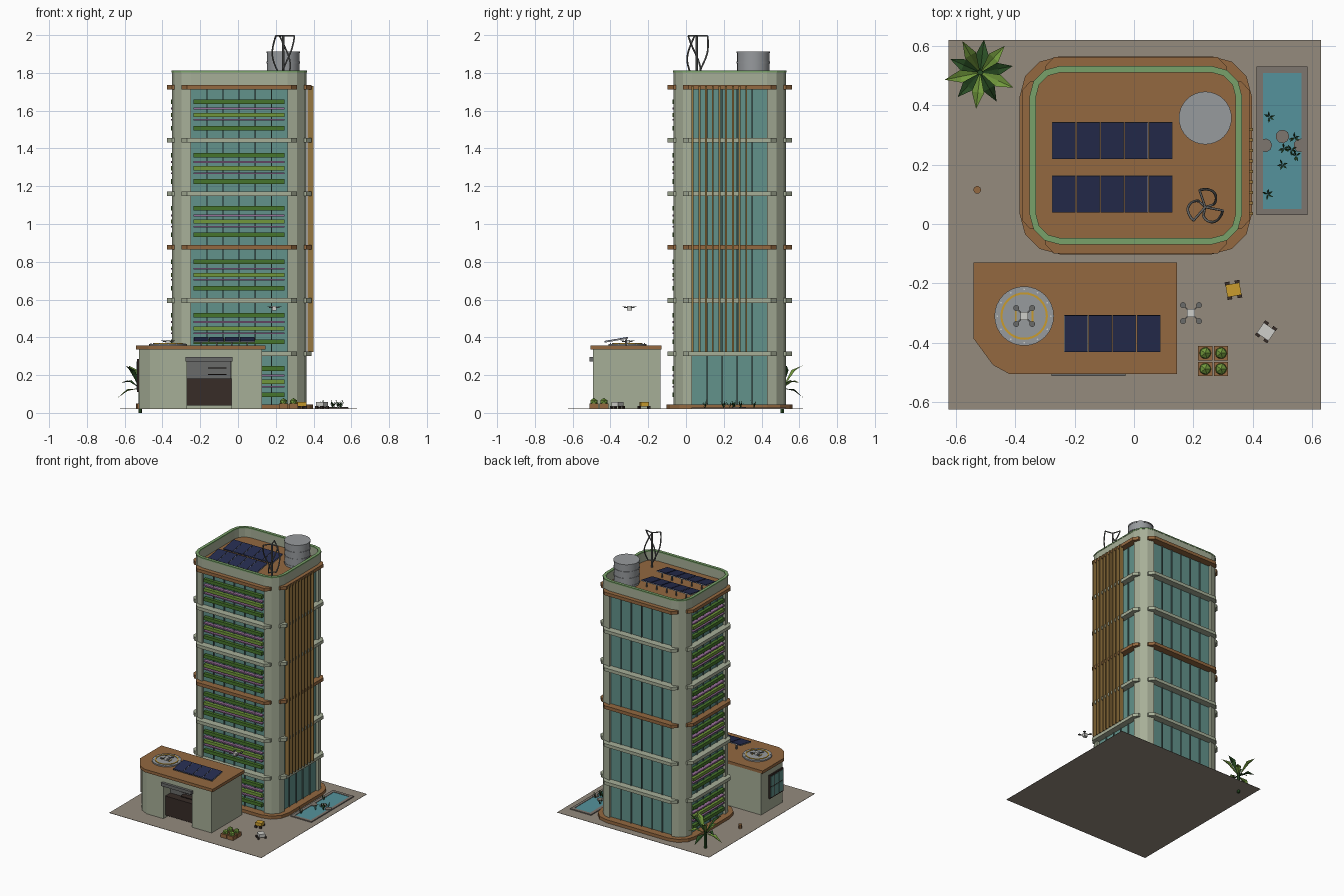
import bpy, bmesh, random
from math import sin, cos, pi, radians
from mathutils import Vector, Matrix

if "Cube" in bpy.data.objects:
    bpy.data.objects.remove(bpy.data.objects["Cube"])

random.seed(4)
PAL = dict(wall=(165, 173, 150), wood=(146, 104, 66), fin=(150, 118, 66), glass=(98, 145, 138), ground=(147, 138, 125),
           hedge=(72, 116, 48), leaf=(112, 150, 62), flower=(150, 110, 150), panel=(42, 48, 80), steel=(150, 153, 156),
           dark=(58, 48, 44), grey=(105, 106, 105), water=(85, 145, 155), stone=(125, 117, 110), deep=(45, 78, 40),
           rim=(120, 160, 105), yellow=(200, 155, 50), white=(205, 205, 200), frame=(85, 112, 108))
MATS = {}
for k, c in PAL.items():
    MATS[k] = bpy.data.materials.new(k)
    MATS[k].diffuse_color = tuple((v / 255) ** 2.2 for v in c) + (1,)


def finish(name, bm, mat):
    bmesh.ops.recalc_face_normals(bm, faces=bm.faces)
    me = bpy.data.meshes.new(name)
    bm.to_mesh(me)
    bm.free()
    me.materials.append(MATS[mat])
    ob = bpy.data.objects.new(name, me)
    bpy.context.collection.objects.link(ob)
    return ob


def prism(name, pts, z0, z1, mat, hole=None):
    bm = bmesh.new()
    loops = []
    for p in ([pts, hole] if hole else [pts]):
        loops.append([[bm.verts.new((x, y, z)) for x, y in p] for z in (z0, z1)])
    n = len(pts)
    for lo, hi in loops:
        for i in range(n):
            j = (i + 1) % n
            bm.faces.new((lo[i], lo[j], hi[j], hi[i]))
    for lev in (0, 1):
        if hole:
            for i in range(n):
                j = (i + 1) % n
                a, b = loops[0][lev], loops[1][lev]
                bm.faces.new((a[i], a[j], b[j], b[i]))
        else:
            bm.faces.new(loops[0][lev])
    return finish(name, bm, mat)


def box(name, x0, x1, y0, y1, z0, z1, mat):
    return prism(name, [(x0, y0), (x1, y0), (x1, y1), (x0, y1)], z0, z1, mat)


def circle(cx, cy, r, n):
    return [(cx + r * cos(2 * pi * i / n), cy + r * sin(2 * pi * i / n)) for i in range(n)]


def cyl(name, cx, cy, r, z0, z1, mat, n=24):
    ob = prism(name, circle(cx, cy, r, n), z0, z1, mat)
    for f in ob.data.polygons:
        f.use_smooth = n > 12 and abs(f.normal.z) < 0.5
    return ob


def arc(cx, cy, r, q, n=3):
    return [(cx + r * cos(pi / 2 * (q + i / n)), cy + r * sin(pi / 2 * (q + i / n))) for i in range(n + 1)]


def place(obs, x, y, ang=0, z=0):
    for o in obs:
        o.matrix_world = Matrix.Translation((x, y, z)) @ Matrix.Rotation(radians(ang), 4, 'Z')


X0, X1, Y0, Y1, R = -0.35, 0.362, -0.067, 0.53, 0.1
CORNERS = [(X1 - R, Y1 - R), (X0 + R, Y1 - R), (X0 + R, Y0 + R), (X1 - R, Y0 + R)]


def outline(grow):
    return [p for q, (cx, cy) in enumerate(CORNERS) for p in arc(cx, cy, R + grow, q)]


# Ground and tower core
G = 0.022
box("ground", -0.625, 0.63, -0.625, 0.62, G - 0.002, G, "ground")
prism("tower_base", outline(0.035), G - 0.001, 0.045, "wood")
prism("tower_glass", outline(-0.02), 0.045, 1.72, "glass")
for q, (cx, cy) in enumerate(CORNERS):
    prism("corner_column", arc(cx, cy, R, q) + [(cx, cy)], 0.045, 1.73, "wall")
prism("roof_floor", outline(-0.005), 1.715, 1.738, "wood")
prism("parapet", outline(0), 1.725, 1.803, "wall", outline(-0.018))
prism("parapet_rim", outline(0.002), 1.803, 1.812, "rim", outline(-0.02))

# Tapered ledges on every side of every floor
for k in range(1, 7):
    z = 0.03 + 0.2825 * k
    m = "wood" if k in (3, 6) else "wall"
    g, t = 0.032, 0.05
    for s, yo, yi in ((-1, Y0, Y0 + 0.03), (1, Y1, Y1 - 0.03)):
        prism("ledge", [(X0 + t, yi), (X0 + t, yo), (X0 + t + 0.03, yo + s * g), (X1 - t - 0.03, yo + s * g),
                        (X1 - t, yo), (X1 - t, yi)], z - 0.012, z + 0.012, m)
    for s, xo, xi in ((-1, X0, X0 + 0.03), (1, X1, X1 - 0.03)):
        prism("side_ledge", [(xi, Y0 + t), (xo, Y0 + t), (xo + s * 0.027, Y0 + t + 0.03), (xo + s * 0.027, Y1 - t - 0.03),
                             (xo, Y1 - t), (xi, Y1 - t)], z - 0.012, z + 0.012, m)

# Mullions
for i in range(1, 6):
    x = -0.25 + i * 0.512 / 6
    box("mullion", x - 0.003, x + 0.003, Y0 + 0.012, Y0 + 0.03, 0.045, 1.72, "frame")
    box("mullion", x - 0.003, x + 0.003, Y1 - 0.03, Y1 - 0.012, 0.045, 1.72, "frame")
for i in range(1, 5):
    y = 0.033 + i * 0.397 / 5
    box("mullion", X0 + 0.012, X0 + 0.03, y - 0.003, y + 0.003, 0.045, 1.72, "frame")
    box("mullion", X1 - 0.03, X1 - 0.012, y - 0.003, y + 0.003, 0.045, 1.72, "frame")

# Hanging garden strips on the front and left
for k in range(6):
    z = 0.03 + 0.2825 * k
    for dz, h, m in ((0.065, 0.012, "hedge"), (0.135, 0.011, "leaf"), (0.205, 0.012, "hedge"),
                     (0.168, 0.005, "flower"), (0.109, 0.004, "flower")):
        box("garden_strip", -0.235, 0.245, Y0 - 0.004, Y0 + 0.03, z + dz - h, z + dz + h, m)
        box("garden_strip", X0 - 0.004, X0 + 0.03, 0.05, 0.415, z + dz - h, z + dz + h, m)

# Timber fins on the right
for i in range(9):
    y = 0.035 + i * 0.0355
    box("fin", 0.368, 0.401, y - 0.005, y + 0.005, 0.322, 1.73, "fin")


# Tilted solar panels
def solar(x0, n, w, y0, y1, z, tilt):
    for i in range(n):
        a, L = x0 + i * w, (y1 - y0)
        for nm, e, zz, m in (("solar_frame", 0.001, 0, "steel"), ("solar_cell", 0.003, 0.003, "panel")):
            ob = box(nm, a + e, a + w - e, 0, L, zz, zz + 0.006, m)
            ob.matrix_world = Matrix.Translation((0, y0, z)) @ Matrix.Rotation(tilt, 4, 'X')
        box("solar_leg", a + w / 2 - 0.004, a + w / 2 + 0.004, y1 - 0.015, y1 - 0.008, z - 0.02, z + L * sin(tilt) * 0.85, "grey")


solar(-0.277, 5, 0.0815, 0.04, 0.165, 1.755, 0.17)
solar(-0.277, 5, 0.0815, 0.22, 0.345, 1.755, 0.17)
solar(-0.236, 4, 0.0815, -0.43, -0.305, 0.372, 0.17)

# Water tank
cyl("water_tank", 0.24, 0.357, 0.086, 1.735, 1.912, "steel", 32)
for z in (1.75, 1.805, 1.855, 1.908):
    cyl("tank_band", 0.24, 0.357, 0.089, z - 0.004, z + 0.005, "steel", 32)


# Helical wind turbine
def tube(name, pts, r, mat):
    cu = bpy.data.curves.new(name, 'CURVE')
    cu.dimensions = '3D'
    cu.bevel_depth, cu.bevel_resolution, cu.use_fill_caps = r, 1, True
    s = cu.splines.new('POLY')
    s.points.add(len(pts) - 1)
    for p, c in zip(s.points, pts):
        p.co = (*c, 1)
    cu.materials.append(MATS[mat])
    ob = bpy.data.objects.new(name, cu)
    bpy.context.collection.objects.link(ob)


TX, TY = 0.24, 0.057
cyl("turbine_mast", TX, TY, 0.006, 1.735, 1.995, "grey", 8)
for b in range(3):
    pts = []
    for i in range(13):
        t = i / 12
        a, r = b * 2 * pi / 3 + 0.3 + t * 1.6, 0.03 + 0.03 * sin(pi * min(0.5, t * 0.8))
        pts.append((TX + r * cos(a), TY + r * sin(a), 1.79 + 0.206 * t))
    tube("turbine_blade", pts, 0.0045, "grey")
    for p in (pts[0], pts[-1]):
        tube("turbine_arm", [(TX, TY, p[2]), p], 0.004, "grey")

# Annex with a door recess
bend = [(-0.525, -0.39), (-0.465, -0.465), (-0.41, -0.493)]
rest = [(0.128, -0.493), (0.128, -0.135), (-0.525, -0.135)]
notch = [(-0.27, -0.493), (-0.27, -0.40), (-0.035, -0.40), (-0.035, -0.493)]
prism("annex_wall", bend + notch + rest, G, 0.275, "wall")
prism("annex_lintel", bend + rest, 0.275, 0.336, "wall")
prism("annex_roof", [(-0.541, -0.385), (-0.475, -0.475), (-0.42, -0.505), (0.145, -0.505), (0.145, -0.13), (-0.541, -0.13)],
      0.335, 0.357, "wood")
box("door_counter", -0.27, -0.035, -0.47, -0.40, 0.04, 0.183, "dark")
box("door_back", -0.269, -0.036, -0.41, -0.40, 0.183, 0.275, "grey")
for z in (0.2, 0.235):
    box("door_shelf", -0.16, -0.06, -0.45, -0.405, z, z + 0.006, "dark")
box("shutter_box", -0.278, -0.028, -0.512, -0.49, 0.272, 0.296, "grey")

# Annex side window
box("window_frame", -0.535, -0.52, -0.385, -0.225, 0.11, 0.285, "dark")
for y in (-0.377, -0.326, -0.275):
    for z in (0.12, 0.2):
        box("window_pane", -0.538, -0.53, y, y + 0.043, z, z + 0.073, "glass")

# Landing pad
PX, PY = -0.37, -0.31
cyl("landing_pad", PX, PY, 0.1, 0.355, 0.366, "steel", 32)
prism("pad_ring", circle(PX, PY, 0.08, 32), 0.364, 0.37, "yellow", circle(PX, PY, 0.073, 32))
for x, y in circle(PX, PY, 0.09, 12):
    cyl("pad_light", x, y, 0.003, 0.366, 0.369, "white", 6)


# Delivery drones
def drone(x, y, z):
    obs = [box("drone_body", -0.013, 0.013, -0.013, 0.013, -0.012, 0.012, "white")]
    for sx in (-1, 1):
        for sy in (-1, 1):
            obs.append(cyl("drone_rotor", sx * 0.027, sy * 0.027, 0.01, 0.006, 0.009, "grey", 8))
            arm = [(sx * 0.01, sy * 0.013), (sx * 0.013, sy * 0.01), (sx * 0.028, sy * 0.025), (sx * 0.025, sy * 0.028)]
            obs.append(prism("drone_arm", arm, 0.001, 0.006, "grey"))
    place(obs, x, y, 0, z)


drone(PX, PY, 0.374)
drone(0.192, -0.30, 0.555)
for s in (-0.031, 0.025):
    box("pad_mark", PX + s, PX + s + 0.006, PY - 0.02, PY + 0.02, 0.366, 0.369, "yellow")


# Small rovers
def rover(x, y, ang, mat):
    obs = [box("rover_body", -0.024, 0.024, -0.021, 0.021, G + 0.012, G + 0.036, mat)]
    for sx in (-0.017, 0.017):
        for sy in (-0.025, 0.025):
            obs.append(box("rover_wheel", sx - 0.008, sx + 0.008, sy - 0.005, sy + 0.005, G, G + 0.015, "dark"))
    place(obs, x, y, ang)


rover(0.335, -0.222, 10, "yellow")
rover(0.445, -0.363, -35, "white")

# Planter boxes with bushes
for x in (0.24, 0.293):
    for y in (-0.435, -0.488):
        box("planter", x - 0.024, x + 0.024, y - 0.024, y + 0.024, G, 0.05, "wood")
        bm = bmesh.new()
        bmesh.ops.create_icosphere(bm, subdivisions=1, radius=0.022, matrix=Matrix.Translation((x, y, 0.057)))
        finish("bush", bm, "leaf")
cyl("bollard", -0.528, 0.115, 0.013, G, 0.05, "wood", 10)

# Pond
prism("pond_edge", [(0.412, 0.03), (0.585, 0.03), (0.585, 0.53), (0.412, 0.53)], G - 0.001, G + 0.007, "stone",
      [(0.435, 0.05), (0.565, 0.05), (0.565, 0.508), (0.435, 0.508)])
box("pond_water", 0.435, 0.565, 0.05, 0.508, G - 0.001, G + 0.004, "water")
for x, y in ((0.442, 0.265), (0.5, 0.295), (0.56, 0.265)):
    cyl("stepping_stone", x, y, 0.023, G, G + 0.01, "stone", 9)


# Leaves: folded diamonds radiating from a point
def leaf(name, base, ang, reach, tip_z, mid_z, w, mat):
    d, s = Vector((cos(ang), sin(ang), 0)), Vector((-sin(ang), cos(ang), 0))
    b = Vector(base)
    mid = b + d * reach * 0.55 + Vector((0, 0, mid_z))
    bm = bmesh.new()
    v = [bm.verts.new(p) for p in (b, mid + s * w, b + d * reach + Vector((0, 0, tip_z)), mid - s * w,
                                   mid - Vector((0, 0, w * 0.4)))]
    for i in range(4):
        bm.faces.new((v[i], v[(i + 1) % 4], v[4]))
    finish(name, bm, mat)


for x, y in ((0.455, 0.36), (0.45, 0.1), (0.5, 0.2), (0.53, 0.25), (0.545, 0.23), (0.505, 0.255), (0.54, 0.29)):
    for i in range(5):
        leaf("reed", (x, y, G), i * 1.257 + random.random(), 0.02, random.uniform(0.03, 0.055), 0.025, 0.003, "deep")

# Corner palm
cyl("palm_stem", -0.518, 0.51, 0.01, 0, 0.15, "deep", 6)
for i in range(10):
    z = (0.12, 0.03, -0.05)[i % 3]
    leaf("palm_leaf", (-0.518, 0.51, 0.13), i * 2 * pi / 10 + 0.2, 0.112 + 0.01 * (i % 2), z, z * 0.6 + 0.025, 0.021,
         "leaf" if i % 2 else "deep")

for m in bpy.data.materials:
    if m.users and not m.is_grease_pencil:
        m.use_nodes = True
        m.node_tree.nodes["Principled BSDF"].inputs["Base Color"].default_value = m.diffuse_color
